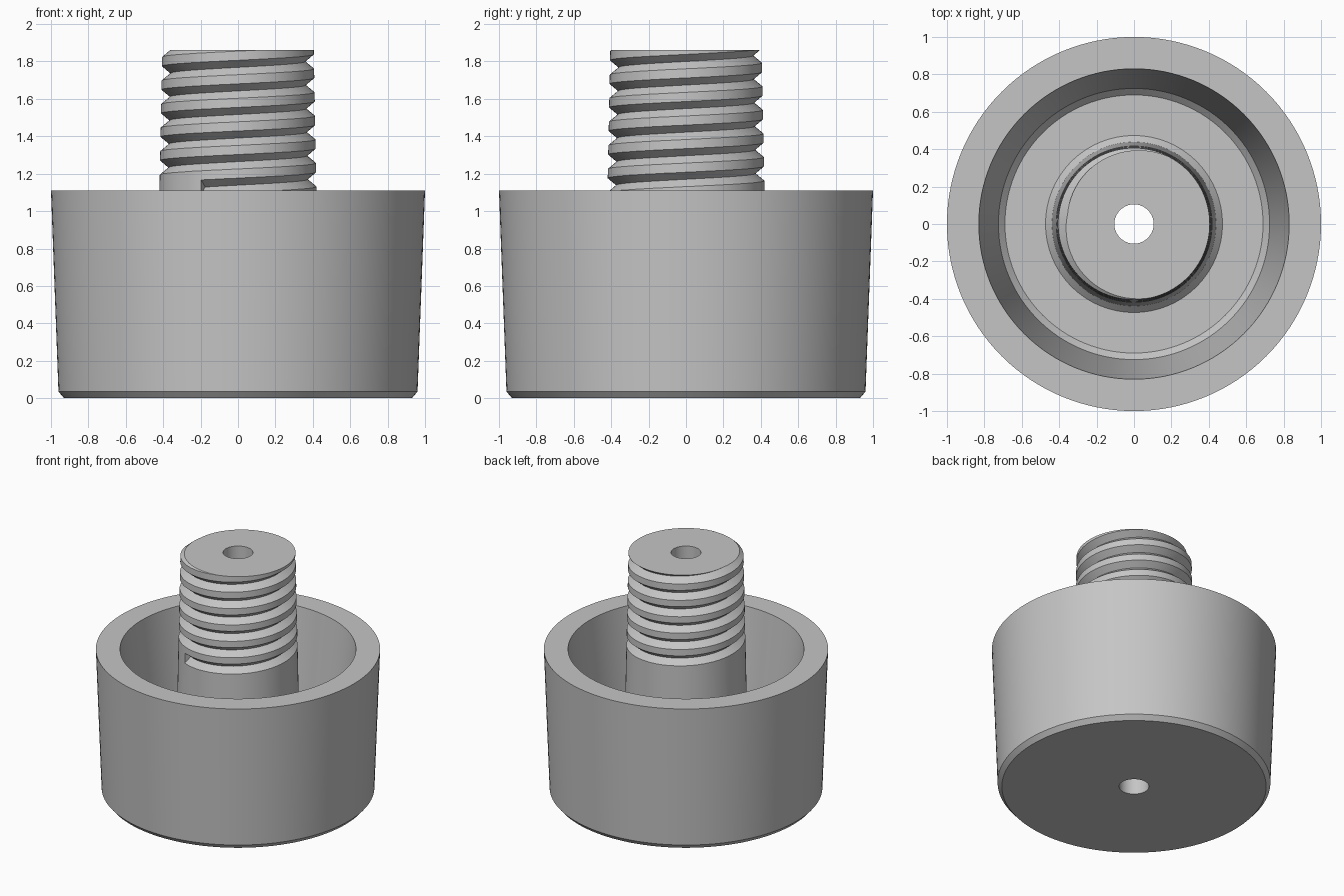
import bpy, bmesh, math

if "Cube" in bpy.data.objects:
    bpy.data.objects.remove(bpy.data.objects["Cube"])

TAU = 2 * math.pi
SEGS = 128
PITCH = 0.126
TOP = 1.86
FLOOR = 0.17

grey = bpy.data.materials.new("plain grey")
grey.diffuse_color = (0.56, 0.56, 0.56, 1)
grey.use_nodes = True
grey.node_tree.nodes["Principled BSDF"].inputs["Base Color"].default_value = grey.diffuse_color


def make_object(name, bm):
    bmesh.ops.recalc_face_normals(bm, faces=bm.faces)
    mesh = bpy.data.meshes.new(name)
    bm.to_mesh(mesh)
    bm.free()
    mesh.materials.append(grey)
    obj = bpy.data.objects.new(name, mesh)
    bpy.context.collection.objects.link(obj)
    return obj


def bridge(bm, a, b):
    n = len(a)
    for i in range(n):
        j = (i + 1) % n
        bm.faces.new((a[i], a[j], b[j], b[i]))


def lathe(name, profile):
    """Revolve a closed (radius, height) profile around z."""
    bm = bmesh.new()
    rings = []
    for s in range(SEGS):
        a = TAU * s / SEGS
        rings.append([bm.verts.new((r * math.cos(a), r * math.sin(a), z)) for r, z in profile])
    for s in range(SEGS):
        bridge(bm, rings[s], rings[(s + 1) % SEGS])
    return make_object(name, bm)


def post_radius(z):
    return 0.405 + 0.02 * (TOP - z)


def thread_cutter(name):
    """Triangular section swept up a right-handed helix."""
    bm = bmesh.new()
    start = math.radians(-118) - 5 * TAU
    end = 0.95 * TAU
    steps = 430
    sections = []
    for s in range(steps + 1):
        a = start + (end - start) * s / steps
        z = 1.80 + PITCH * a / TAU
        root = post_radius(z) - 0.046
        section = [(root, z), (root + 0.066, z - 0.055), (root + 0.066, z + 0.055)]
        sections.append([bm.verts.new((r * math.cos(a), r * math.sin(a), h)) for r, h in section])
    for a, b in zip(sections, sections[1:]):
        bridge(bm, a, b)
    bm.faces.new(sections[0])
    bm.faces.new(sections[-1])
    return make_object(name, bm)


# Drafted cup with central post and through hole
body = lathe("cup_with_threaded_post", [
    (0.105, 0), (0.93, 0), (0.96, 0.035),                  # underside and bevel
    (1.0, 1.11), (0.83, 1.11),                             # outer wall and rim
    (0.725, FLOOR + 0.035), (0.69, FLOOR),                 # inner wall
    (0.473, FLOOR), (post_radius(FLOOR + 0.035), FLOOR + 0.035),  # post foot
    (post_radius(TOP), TOP), (0.105, TOP),                 # post and hole
])

# Screw thread groove
cutter = thread_cutter("thread_cutter")
cutter.hide_render = True
cut = body.modifiers.new("thread", 'BOOLEAN')
cut.operation = 'DIFFERENCE'
cut.solver = 'EXACT'
cut.object = cutter

bpy.ops.object.select_all(action='DESELECT')
body.select_set(True)
bpy.context.view_layer.objects.active = body
bpy.ops.object.modifier_apply(modifier=cut.name)
bpy.data.objects.remove(cutter)
bpy.ops.object.shade_smooth_by_angle(angle=math.radians(25))
